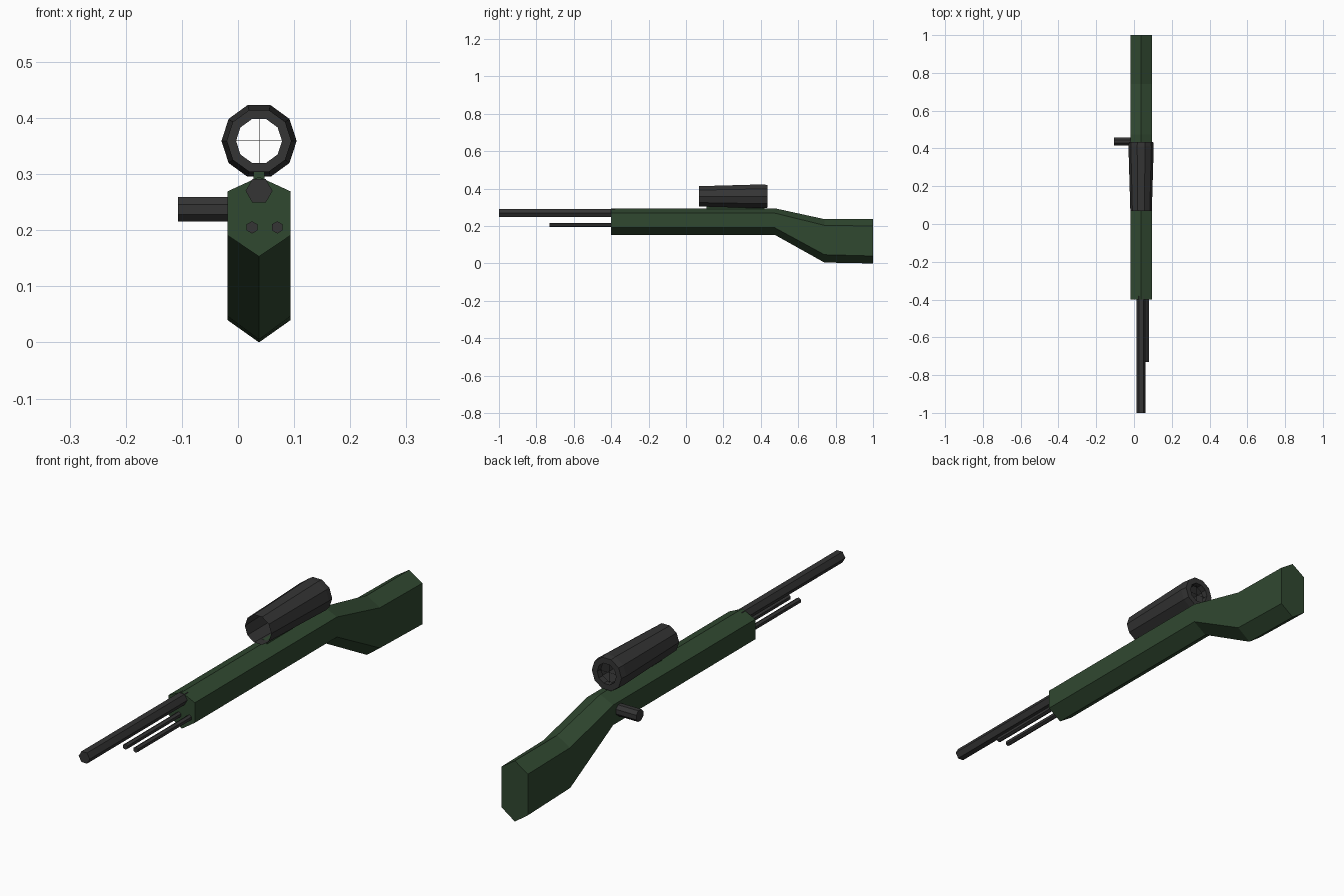
import bpy, bmesh, math
from mathutils import Vector

if "Cube" in bpy.data.objects:
    bpy.data.objects.remove(bpy.data.objects["Cube"])

CX = 0.0375


def material(name, rgb):
    m = bpy.data.materials.new(name)
    m.diffuse_color = (*rgb, 1)
    m.use_nodes = True
    m.node_tree.nodes["Principled BSDF"].inputs["Base Color"].default_value = m.diffuse_color
    return m


GREEN = material("dark_green", (0.03, 0.065, 0.03))
BLACK = material("gunmetal", (0.035, 0.035, 0.035))


def loft(name, rings, mat, cap=True):
    """Skin a list of equal-length point rings with flat faces."""
    bm = bmesh.new()
    loops = [[bm.verts.new(p) for p in r] for r in rings]
    n = len(loops[0])
    for a, b in zip(loops, loops[1:]):
        for i in range(n):
            j = (i + 1) % n
            bm.faces.new((a[i], a[j], b[j], b[i]))
    if cap:
        bm.faces.new(loops[0])
        bm.faces.new(loops[-1])
    bmesh.ops.recalc_face_normals(bm, faces=bm.faces)
    me = bpy.data.meshes.new(name)
    bm.to_mesh(me)
    bm.free()
    me.materials.append(mat)
    ob = bpy.data.objects.new(name, me)
    bpy.context.collection.objects.link(ob)
    return ob


def ring(x, y, z, r, n, turn=0.0):
    """Regular polygon facing y."""
    angles = [turn + math.tau * i / n for i in range(n)]
    return [Vector((x + r * math.cos(a), y, z + r * math.sin(a))) for a in angles]


def rod(name, x, z, r, y0, y1, turn=0.0):
    return loft(name, [ring(x, y, z, r, 6, turn) for y in (y0, y1)], BLACK)


# Stock: six-sided section (y, bottom, lower side, upper side, top)
W = 0.0565
stations = [
    (-0.40, 0.153, 0.191, 0.269, 0.295),
    (0.475, 0.153, 0.191, 0.269, 0.295),
    (0.74, 0.005, 0.047, 0.204, 0.237),
    (1.00, 0.000, 0.040, 0.200, 0.237),
]
loft("stock", [
    [(CX, y, b), (CX + W, y, lo), (CX + W, y, hi),
     (CX, y, t), (CX - W, y, hi), (CX - W, y, lo)]
    for y, b, lo, hi, t in stations], GREEN)

# Barrel and the two thin rods below it
rod("barrel", CX, 0.27, 0.024, -1.0, -0.38)
for side, x in (("left", 0.025), ("right", 0.070)):
    rod("under_rod_" + side, x, 0.205, 0.011, -0.73, -0.38, math.pi / 6)

# Scope: flared ten-sided tube, open at the front, with a rear eyepiece rim
SZ = 0.359
profile = [(0.07, 0.057), (0.41, 0.067), (0.435, 0.064), (0.435, 0.041), (0.41, 0.041)]
loft("scope", [ring(CX, y, SZ, r, 10) for y, r in profile], BLACK, cap=False)

# Crosshair wires
for name, dx, dz in (("crosshair_horizontal", 0.041, 0.0005),
                     ("crosshair_vertical", 0.0005, 0.04)):
    loft(name, [[(CX - dx, y, SZ - dz), (CX + dx, y, SZ - dz),
                 (CX + dx, y, SZ + dz), (CX - dx, y, SZ + dz)]
                for y in (0.419, 0.420)], BLACK)

# Scope mount
loft("scope_mount", [
    [(CX - 0.01, y, 0.28), (CX + 0.01, y, 0.28), (CX + 0.01, y, t), (CX - 0.01, y, t)]
    for y, t in ((0.11, 0.304), (0.42, 0.300))], GREEN)

# Bolt handle on the left side
bolt = [[(x, 0.437 + p.x, 0.237 + p.z) for p in ring(0, 0, 0, 0.0235, 8, math.pi / 8)]
        for x in (-0.107, 0.0)]
loft("bolt_handle", bolt, BLACK)
